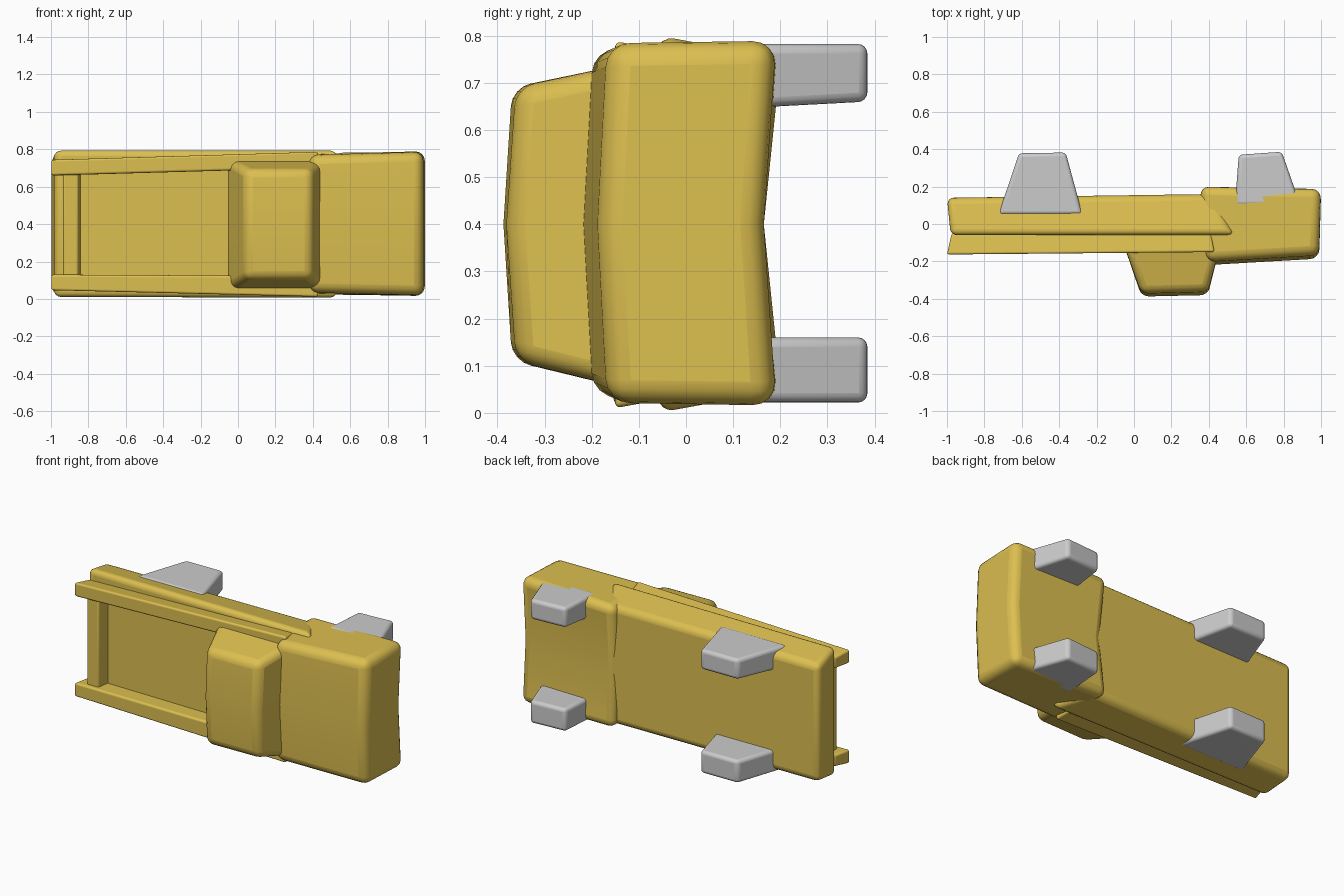
import bpy, bmesh, math

if "Cube" in bpy.data.objects:
    bpy.data.objects.remove(bpy.data.objects["Cube"])

paint = bpy.data.materials.new("ochre_paint")
paint.diffuse_color = (0.72, 0.52, 0.08, 1)
paint.use_nodes = True
paint.node_tree.nodes["Principled BSDF"].inputs["Base Color"].default_value = paint.diffuse_color


def block(name, sections, bevel, mat=paint):
    """Loft four-point xy profiles along z, then round the edges."""
    bm = bmesh.new()
    rings = [[bm.verts.new((x, y, z if not isinstance(z, tuple) else z[i]))
              for i, (x, y) in enumerate(prof)] for z, prof in sections]
    for a, b in zip(rings, rings[1:]):
        for i in range(4):
            j = (i + 1) % 4
            bm.faces.new((a[i], a[j], b[j], b[i]))
    bm.faces.new(rings[0][::-1])
    bm.faces.new(rings[-1])
    bmesh.ops.recalc_face_normals(bm, faces=bm.faces)
    me = bpy.data.meshes.new(name)
    bm.to_mesh(me)
    bm.free()
    ob = bpy.data.objects.new(name, me)
    bpy.context.collection.objects.link(ob)
    if mat:
        me.materials.append(mat)
    mod = ob.modifiers.new("rounding", "BEVEL")
    mod.width = bevel
    mod.segments = 4
    mod.limit_method = 'ANGLE'
    mod.angle_limit = math.radians(35)
    bpy.ops.object.select_all(action='DESELECT')
    ob.select_set(True)
    bpy.context.view_layer.objects.active = ob
    bpy.ops.object.shade_smooth_by_angle(angle=math.radians(40))
    return ob


# Profile order: roof-side rear, roof-side front, underside front, underside rear
# Main body with sides leaning in towards the underside
body = [(-0.98, -0.06), (0.54, -0.06), (0.42, 0.16), (-1.0, 0.14)]
block("main_body", [((0.005, 0.0, 0.04, 0.04), body),
                    ((0.80, 0.80, 0.76, 0.755), body)], 0.035)

# Nose with a crowned bonnet and a hollowed underside
block("nose", [
    ((0.035, 0.02, 0.015, 0.025), [(0.385, -0.20), (0.99, -0.165), (1.0, 0.19), (0.35, 0.205)]),
    (0.40, [(0.385, -0.22), (0.99, -0.185), (1.0, 0.165), (0.36, 0.165)]),
    ((0.77, 0.785, 0.79, 0.775), [(0.385, -0.20), (0.99, -0.165), (1.0, 0.19), (0.35, 0.205)]),
], 0.05)

# Cab tapering to the roof
block("cab", [
    ((0.11, 0.11, 0.04, 0.04), [(0.04, -0.37), (0.395, -0.36), (0.47, -0.08), (-0.065, -0.08)]),
    (0.40, [(0.04, -0.388), (0.395, -0.38), (0.47, -0.08), (-0.065, -0.08)]),
    ((0.69, 0.69, 0.75, 0.75), [(0.04, -0.37), (0.395, -0.36), (0.47, -0.08), (-0.065, -0.08)]),
], 0.04)

# Bed rails and tailgate
rail = [(-1.0, -0.163), (0.43, -0.15), (0.41, -0.04), (-0.975, -0.05)]
block("bed_rail_lower", [((0.045, 0.01, 0.03, 0.06), rail),
                         ((0.13, 0.122, 0.122, 0.13), rail)], 0.012)
block("bed_rail_upper", [((0.66, 0.70, 0.70, 0.66), rail),
                         ((0.745, 0.788, 0.77, 0.73), rail)], 0.012)
gate = [(-0.935, -0.135), (-0.855, -0.135), (-0.84, -0.04), (-0.935, -0.04)]
block("tailgate", [(0.08, gate), (0.71, gate)], 0.01)

# Wedge-shaped wheels, a pair on each axle
for axle, prof in (
    ("rear", [(-0.725, 0.05), (-0.275, 0.05), (-0.365, 0.382), (-0.615, 0.378)]),
    ("front", [(0.54, 0.10), (0.89, 0.10), (0.79, 0.386), (0.56, 0.37)]),
):
    block(axle + "_wheel_lower", [(0.022, prof), (0.16, prof)], 0.02, None)
    block(axle + "_wheel_upper", [((0.645, 0.645, 0.66, 0.66), prof),
                                  (0.782, prof)], 0.02, None)
